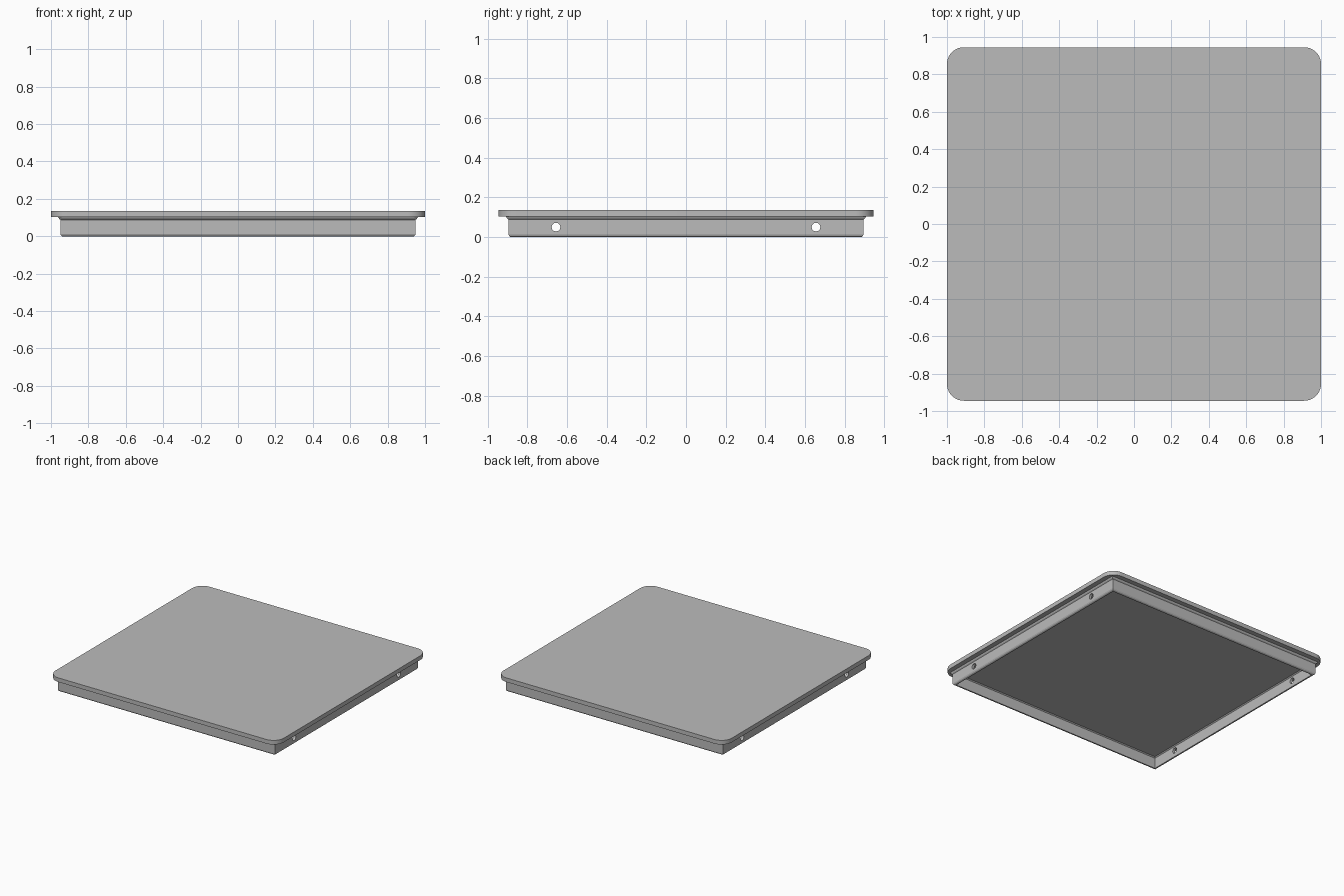
import bpy, bmesh, math
from mathutils import Matrix

cube = bpy.data.objects.get("Cube")
if cube:
    bpy.data.objects.remove(cube, do_unlink=True)

# Single painted-metal grey
grey = bpy.data.materials.new("light_grey")
grey.use_nodes = True
grey.diffuse_color = (0.5, 0.5, 0.5, 1)
grey.node_tree.nodes["Principled BSDF"].inputs["Base Color"].default_value = (0.5, 0.5, 0.5, 1)


def add_object(name, bm):
    bmesh.ops.recalc_face_normals(bm, faces=bm.faces)
    mesh = bpy.data.meshes.new(name)
    bm.to_mesh(mesh)
    bm.free()
    mesh.materials.append(grey)
    obj = bpy.data.objects.new(name, mesh)
    bpy.context.collection.objects.link(obj)
    return obj


def activate(obj):
    bpy.ops.object.select_all(action='DESELECT')
    obj.select_set(True)
    bpy.context.view_layer.objects.active = obj


HALF_X, HALF_Y = 1.0, 0.945

# Top plate with rounded corners
LIP_BOTTOM, TOP = 0.103, 0.136
bm = bmesh.new()
bmesh.ops.create_cube(bm, size=1, matrix=Matrix.Translation((0, 0, (LIP_BOTTOM + TOP) / 2))
                      @ Matrix.Diagonal((2 * HALF_X, 2 * HALF_Y, TOP - LIP_BOTTOM, 1)))
corners = [e for e in bm.edges if abs(e.verts[0].co.z - e.verts[1].co.z) > 0.01]
bmesh.ops.bevel(bm, geom=corners, offset=0.09, segments=10, profile=0.5, affect='EDGES')
plate = add_object("top_plate", bm)
activate(plate)
bpy.ops.object.shade_smooth_by_angle(angle=math.radians(30))

# Hollow skirt: (inset, height) outline from under the plate, round the rim, to the recess
profile = [(0.038, 0.11), (0.038, LIP_BOTTOM), (0.043, 0.094), (0.05, 0.088),
           (0.05, 0.013), (0.054, 0.004), (0.06, 0.0),
           (0.07, 0.0), (0.07, 0.083), (0.078, 0.09)]
bm = bmesh.new()
rings = []
for inset, z in profile:
    x, y = HALF_X - inset, HALF_Y - inset
    rings.append([bm.verts.new((sx * x, sy * y, z))
                  for sx, sy in ((-1, -1), (1, -1), (1, 1), (-1, 1))])
for a, b in zip(rings, rings[1:]):
    for i in range(4):
        j = (i + 1) % 4
        bm.faces.new((a[i], a[j], b[j], b[i]))
bm.faces.new(rings[0])
bm.faces.new(rings[-1])
skirt = add_object("skirt", bm)

# Screw holes through both side walls
bm = bmesh.new()
for y in (-0.655, 0.655):
    bmesh.ops.create_cone(bm, cap_ends=True, segments=12, radius1=0.022, radius2=0.022, depth=2.2,
                          matrix=Matrix.Translation((0, y, 0.05)) @ Matrix.Rotation(math.pi / 2, 4, 'Y'))
cutter = add_object("hole_cutter", bm)
cut = skirt.modifiers.new("screw_holes", 'BOOLEAN')
cut.operation = 'DIFFERENCE'
cut.solver = 'EXACT'
cut.object = cutter
activate(skirt)
bpy.ops.object.modifier_apply(modifier=cut.name)
bpy.data.objects.remove(cutter, do_unlink=True)
